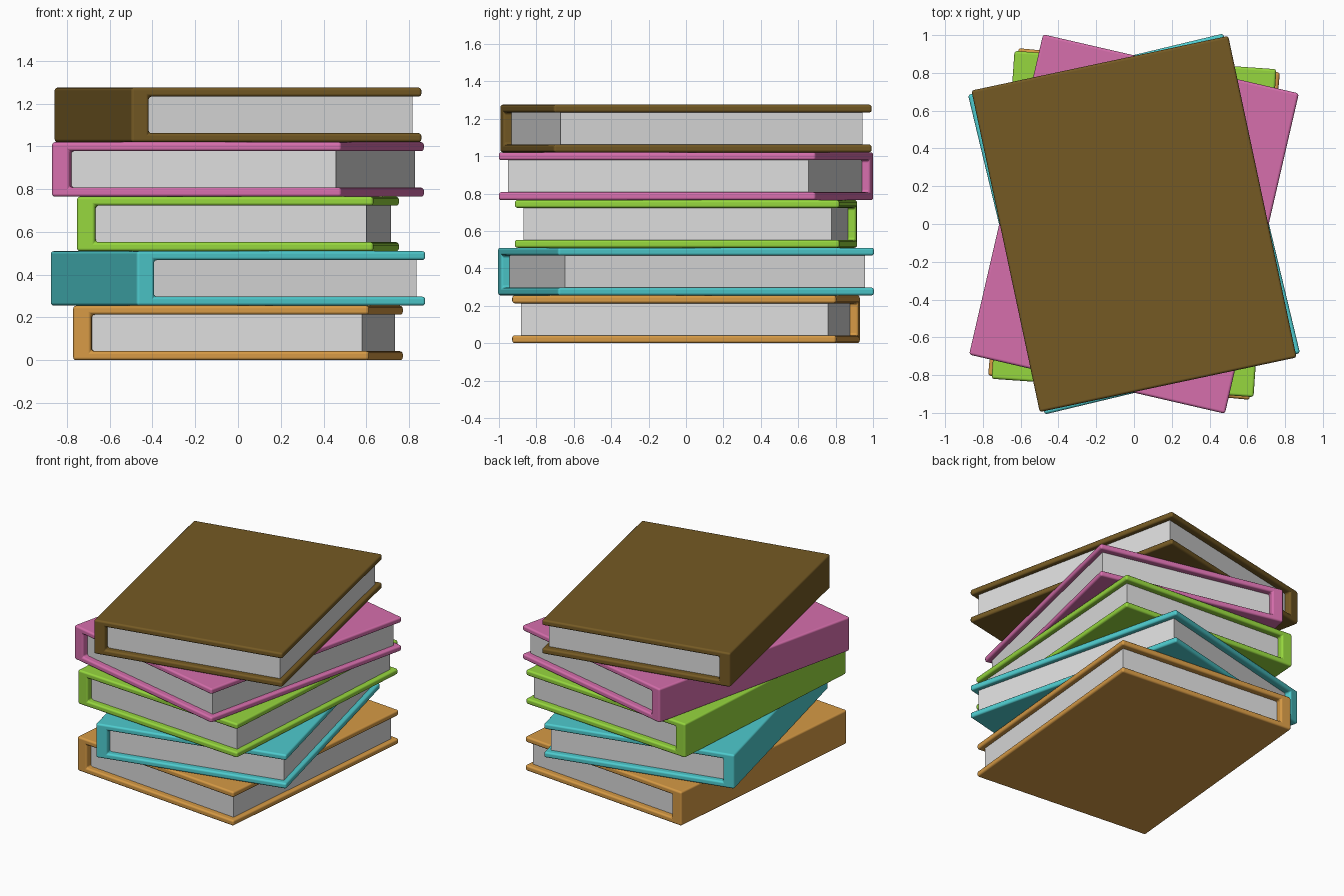
import bpy, bmesh, math

if "Cube" in bpy.data.objects:
    bpy.data.objects.remove(bpy.data.objects["Cube"])

W, L, H = 1.39, 1.74, 0.255      # book width, length, thickness
BOARD, SPINE = 0.042, 0.085      # cover board and spine thickness


def srgb(r, g, b):
    return tuple(((c / 255 + 0.055) / 1.055) ** 2.4 for c in (r, g, b)) + (1,)


def material(name, rgb):
    m = bpy.data.materials.new(name)
    m.diffuse_color = srgb(*rgb)
    m.use_nodes = True
    m.node_tree.nodes["Principled BSDF"].inputs["Base Color"].default_value = m.diffuse_color
    return m


def extrude_profile(name, profile, half_len, mat, z, angle):
    """Extrude an x-z profile along y, place it at height z and turn it."""
    bm = bmesh.new()
    face = bm.faces.new([bm.verts.new((x, -half_len, h)) for x, h in profile])
    new = bmesh.ops.extrude_face_region(bm, geom=[face])["geom"]
    bmesh.ops.translate(bm, vec=(0, 2 * half_len, 0),
                        verts=[v for v in new if isinstance(v, bmesh.types.BMVert)])
    bmesh.ops.recalc_face_normals(bm, faces=bm.faces)
    mesh = bpy.data.meshes.new(name)
    bm.to_mesh(mesh)
    bm.free()
    mesh.materials.append(mat)
    ob = bpy.data.objects.new(name, mesh)
    ob.location.z = z
    ob.rotation_euler.z = math.radians(angle)
    bpy.context.collection.objects.link(ob)
    return ob


paper = material("paper grey", (220, 220, 220))
books = [("orange", (214, 154, 69), -5.3),
         ("teal", (78, 203, 206), 13.5),
         ("green", (150, 215, 62), -4.0),
         ("pink", (214, 110, 172), -13.0),
         ("brown", (117, 90, 36), 12.0)]

for i, (name, rgb, angle) in enumerate(books):
    l, r, z = -W / 2, W / 2, i * H
    # C-shaped cover: two boards joined by the spine
    cover = extrude_profile(name + "_cover", [
        (l, 0), (r, 0), (r, BOARD), (l + SPINE, BOARD),
        (l + SPINE, H - BOARD), (r, H - BOARD), (r, H), (l, H)],
        L / 2, material(name + " cover", rgb), z, angle)
    bev = cover.modifiers.new("rounded_edges", "BEVEL")
    bev.width, bev.segments = 0.014, 3
    bev.limit_method = "ANGLE"
    bev.harden_normals = True
    for p in cover.data.polygons:
        p.use_smooth = True
    # page block set back from the board edges
    pl, pr = l + SPINE - 0.02, r - 0.035
    extrude_profile(name + "_pages", [
        (pl, BOARD - 0.005), (pr, BOARD - 0.005),
        (pr, H - BOARD + 0.005), (pl, H - BOARD + 0.005)],
        L / 2 - 0.045, paper, z, angle)
